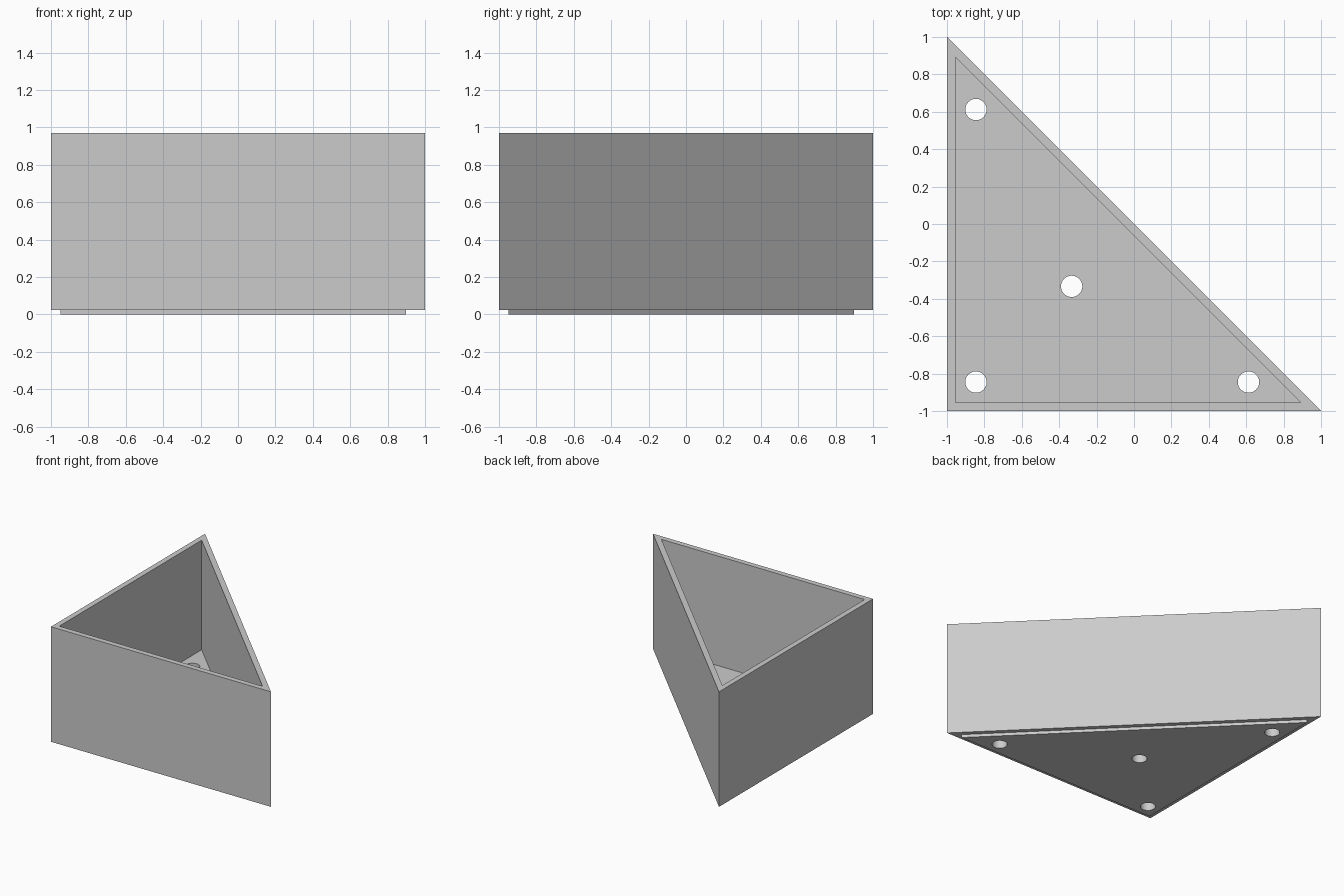
import bpy
import bmesh
from math import sqrt

WALL = 0.0445          # wall and floor thickness
BASE_Z, TOP_Z = 0.025, 0.97
CENTRE = -1 / 3        # centroid of the triangle on x and y

cube = bpy.data.objects.get("Cube")
if cube:
    bpy.data.objects.remove(cube, do_unlink=True)

grey = bpy.data.materials.new("light grey")
grey.use_nodes = True
colour = (0.6, 0.6, 0.6, 1)
grey.diffuse_color = colour
grey.node_tree.nodes["Principled BSDF"].inputs["Base Color"].default_value = colour


def right_triangle(low, high):
    """Right-angled corner at (low, low), legs running to high."""
    return [(low, low), (high, low), (low, high)]


def prism(name, outline, z0, z1):
    """Extrude a flat outline from z0 up to z1."""
    bm = bmesh.new()
    base = bm.faces.new([bm.verts.new((x, y, z0)) for x, y in outline])
    top = bmesh.ops.extrude_face_region(bm, geom=[base])["geom"]
    bmesh.ops.translate(bm, vec=(0, 0, z1 - z0),
                        verts=[v for v in top if isinstance(v, bmesh.types.BMVert)])
    bmesh.ops.recalc_face_normals(bm, faces=bm.faces)
    mesh = bpy.data.meshes.new(name)
    bm.to_mesh(mesh)
    bm.free()
    mesh.materials.append(grey)
    obj = bpy.data.objects.new(name, mesh)
    bpy.context.collection.objects.link(obj)
    return obj


def boolean(obj, tool, operation):
    """Apply a boolean, then discard the tool."""
    mod = obj.modifiers.new(operation, 'BOOLEAN')
    mod.operation, mod.object, mod.solver = operation, tool, 'EXACT'
    bpy.context.view_layer.objects.active = obj
    bpy.ops.object.modifier_apply(modifier=mod.name)
    bpy.data.objects.remove(tool, do_unlink=True)


# Triangular tray with an even wall
tray = prism("triangular_tray", right_triangle(-1, 1), BASE_Z, TOP_Z)
inner_low = -1 + WALL
cavity = prism("cavity_cutter", right_triangle(inner_low, -inner_low - WALL * sqrt(2)),
               BASE_Z + WALL, TOP_Z + 0.2)
boolean(tray, cavity, 'DIFFERENCE')

# Shallow foot under the tray, shrunk towards the centroid
shrink = 0.924
foot = prism("foot", right_triangle(CENTRE - (1 + CENTRE) * shrink,
                                    CENTRE + (1 - CENTRE) * shrink), 0, BASE_Z + 0.01)
boolean(tray, foot, 'UNION')

# Drain holes near the corners and at the centroid
for x, y in [(-0.845, -0.845), (0.612, -0.845), (-0.845, 0.612), (CENTRE, CENTRE)]:
    bpy.ops.mesh.primitive_cylinder_add(vertices=48, radius=0.057, depth=0.4, location=(x, y, 0))
    drill = bpy.context.object
    drill.name = "drain_hole_cutter"
    drill.data.materials.append(grey)
    boolean(tray, drill, 'DIFFERENCE')

# Smooth hole walls, crisp edges elsewhere
bpy.ops.object.select_all(action='DESELECT')
tray.select_set(True)
bpy.context.view_layer.objects.active = tray
bpy.ops.object.shade_smooth_by_angle()
